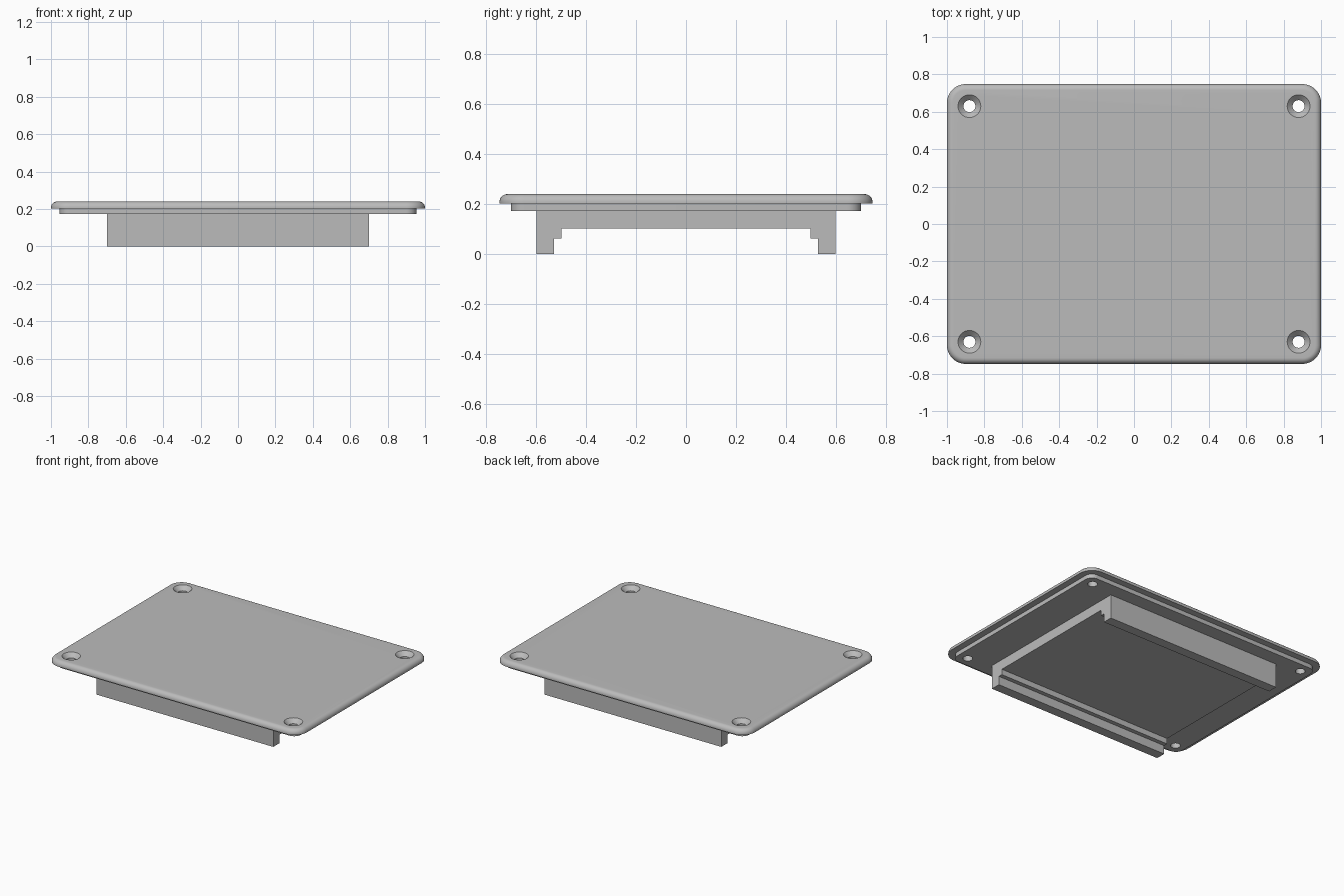
import bpy, bmesh, math

cube = bpy.data.objects.get("Cube")
if cube:
    bpy.data.objects.remove(cube, do_unlink=True)

grey = bpy.data.materials.new("plain grey")
grey.use_nodes = True
COLOUR = (0.5, 0.5, 0.5, 1)
grey.diffuse_color = COLOUR
grey.node_tree.nodes["Principled BSDF"].inputs["Base Color"].default_value = COLOUR


def make_object(name, bm):
    bmesh.ops.recalc_face_normals(bm, faces=bm.faces)
    mesh = bpy.data.meshes.new(name)
    bm.to_mesh(mesh)
    bm.free()
    mesh.materials.append(grey)
    obj = bpy.data.objects.new(name, mesh)
    bpy.context.collection.objects.link(obj)
    return obj


def rounded_rectangle(half_x, half_y, radius, z, steps=12):
    points = []
    for corner, (sx, sy) in enumerate([(1, 1), (-1, 1), (-1, -1), (1, -1)]):
        for i in range(steps + 1):
            a = math.pi / 2 * (corner + i / steps)
            points.append((sx * (half_x - radius) + radius * math.cos(a),
                           sy * (half_y - radius) + radius * math.sin(a), z))
    return points


def loft(bm, rings):
    """Skin a stack of equal rings and cap both ends."""
    loops = [[bm.verts.new(p) for p in ring] for ring in rings]
    n = len(loops[0])
    for low, high in zip(loops, loops[1:]):
        for i in range(n):
            j = (i + 1) % n
            bm.faces.new((low[i], low[j], high[j], high[i]))
    bm.faces.new(loops[0][::-1])
    bm.faces.new(loops[-1])


# Cover plate: stepped lip below, rounded rim above
LIP_Z, RIM_Z, TOP_Z, FILLET = 0.173, 0.203, 0.24, 0.032
rings = [rounded_rectangle(0.954, 0.702, 0.055, z) for z in (LIP_Z, RIM_Z)]
rings.append(rounded_rectangle(1, 0.748, 0.1, RIM_Z))
for i in range(9):
    a = math.pi / 2 * i / 8
    inset = FILLET * (1 - math.cos(a))
    rings.append(rounded_rectangle(1 - inset, 0.748 - inset, 0.1 - inset,
                                   TOP_Z - FILLET + FILLET * math.sin(a)))
bm = bmesh.new()
loft(bm, rings)
plate = make_object("cover_plate", bm)

# Countersunk screw holes in the four corners
HOLE, SINK, SIDES = 0.032, 0.061, 32
SINK_Z = TOP_Z - (SINK - HOLE)
bm = bmesh.new()
for sx in (-1, 1):
    for sy in (-1, 1):
        profile = [(HOLE, 0.1), (HOLE, SINK_Z), (SINK + 0.02, TOP_Z + 0.02)]
        loft(bm, [[(sx * 0.88 + r * math.cos(math.tau * i / SIDES),
                    sy * 0.63 + r * math.sin(math.tau * i / SIDES), z)
                   for i in range(SIDES)] for r, z in profile])
cutter = make_object("screw_hole_cutter", bm)
cutter.hide_render = True

bpy.ops.object.select_all(action='DESELECT')
bpy.context.view_layer.objects.active = plate
plate.select_set(True)
cut = plate.modifiers.new("screw holes", 'BOOLEAN')
cut.operation = 'DIFFERENCE'
cut.solver = 'EXACT'
cut.object = cutter
bpy.ops.object.modifier_apply(modifier=cut.name)
bpy.data.objects.remove(cutter, do_unlink=True)
bpy.ops.object.shade_smooth_by_angle(angle=math.radians(30))

# Underside channel: slab with stepped rails, extruded along x
half = [(0.6, LIP_Z), (0.6, 0), (0.53, 0), (0.53, 0.062), (0.5, 0.062), (0.5, 0.102)]
section = half + [(-y, z) for y, z in reversed(half)]
bm = bmesh.new()
loft(bm, [[(x, y, z) for y, z in section] for x in (-0.7, 0.7)])
make_object("rail_channel", bm)
